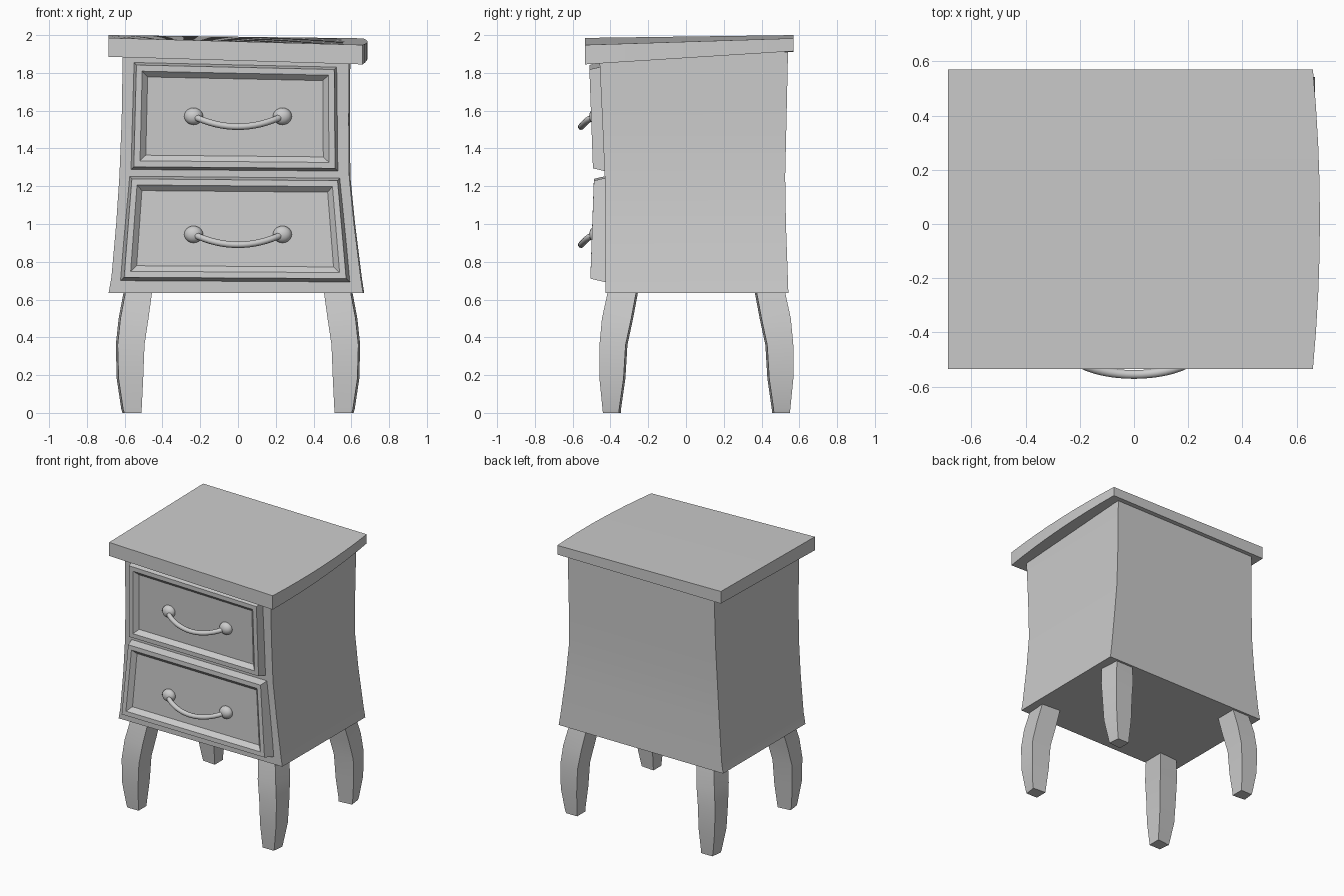
import bpy, bmesh
from math import pi
from mathutils import Vector, Matrix

if "Cube" in bpy.data.objects:
    bpy.data.objects.remove(bpy.data.objects["Cube"])


def finish(name, bm, angle=0.6):
    bmesh.ops.recalc_face_normals(bm, faces=bm.faces)
    me = bpy.data.meshes.new(name)
    bm.to_mesh(me)
    bm.free()
    ob = bpy.data.objects.new(name, me)
    bpy.context.collection.objects.link(ob)
    bpy.ops.object.select_all(action='DESELECT')
    ob.select_set(True)
    bpy.context.view_layer.objects.active = ob
    bpy.ops.object.shade_smooth_by_angle(angle=angle)
    return ob


def loft(name, rings, angle=0.6):
    """Skin a list of equal-length point rings and cap both ends."""
    bm = bmesh.new()
    vs = [[bm.verts.new(p) for p in r] for r in rings]
    n = len(vs[0])
    for a, b in zip(vs, vs[1:]):
        for i in range(n):
            j = (i + 1) % n
            bm.faces.new((a[i], a[j], b[j], b[i]))
    bm.faces.new(vs[0])
    bm.faces.new(vs[-1])
    return finish(name, bm, angle)


# Cabinet body: pinched waist flaring to the bottom (z, left, right, front, back)
body = [(0.635, -.685, .668, -.425, .542), (0.72, -.67, .655, -.425, .539),
        (1.00, -.645, .62, -.426, .529), (1.25, -.628, .595, -.43, .525),
        (1.55, -.616, .592, -.443, .532), (1.91, -.61, .595, -.46, .54)]
loft("cabinet_body", [[(l, f, z), (r - .006, f, z), (r, b, z), (l, b, z)]
                      for z, l, r, f, b in body])

# Warped table top, right edge bowed outward: slices along y
slices = []
for i in range(9):
    t = i / 8
    y = -.535 + 1.105 * t
    xr = .66 + .026 * (1 - (2 * t - 1) ** 2)
    slices.append([(-.686, y, 1.885 + .025 * t), (xr, y, 1.845 + .07 * t),
                   (xr, y, 1.948 + .035 * t), (-.686, y, 1.985 + .015 * t)])
loft("table_top", slices)


# Drawers: tapered block with a framed, sloping recess
def drawer(name, corners, y_top, y_bot):
    bl, br, tr, tl = [Vector(c) for c in corners]

    def ring(inset, depth, back=None):
        w, h = (br - bl).length, (tl - bl).length
        a, b = inset / w, inset / h
        out = []
        for u, v in ((a, b), (1 - a, b), (1 - a, 1 - b), (a, 1 - b)):
            p = bl.lerp(br, u).lerp(tl.lerp(tr, u), v)
            y = back if back is not None else y_bot + (y_top - y_bot) * v + depth
            out.append((p.x, y, p.y))
        return out

    loft(name, [ring(0, 0, -.40), ring(0, .075), ring(.018, 0),
                ring(.05, 0), ring(.08, .03)], 0.2)


drawer("upper_drawer", [(-.57, 1.285), (.532, 1.277), (.527, 1.835), (-.555, 1.86)], -.512, -.492)
drawer("lower_drawer", [(-.622, .70), (.592, .693), (.542, 1.247), (-.577, 1.257)], -.487, -.507)


# Bow handles: curved rod between two domed knobs
def handle(name, z0):
    rings = []
    pts = []
    for i in range(17):
        t = -1 + i / 8
        u = 1 - t * t
        pts.append(Vector((.235 * t, -.478 - .077 * u ** .6, z0 - .055 * u)))
    for i, p in enumerate(pts):
        d = (pts[min(i + 1, 16)] - pts[max(i - 1, 0)]).normalized()
        side = d.cross(Vector((0, 0, 1))).normalized()
        up = side.cross(d)
        rings.append([p + (Matrix.Rotation(k * pi / 5, 3, d) @ up) * .017 for k in range(10)])
    loft(name + "_rod", rings, 1.0)
    for sx, label in ((-1, "left"), (1, "right")):
        bm = bmesh.new()
        m = Matrix.Translation((.235 * sx, -.475, z0)) @ Matrix.Diagonal((1, .75, .9, 1))
        bmesh.ops.create_uvsphere(bm, u_segments=16, v_segments=10, radius=.05, matrix=m)
        finish(f"{name}_{label}_knob", bm, 1.0)


handle("upper_handle", 1.57)
handle("lower_handle", .945)

# Curved legs, mirrored left/right and front/back about the cabinet's depth centre
# (z, outer x, inner x, outer y, inner y) with y measured from that centre
leg = [(0, .612, .51, .495, .40), (.02, .618, .51, .497, .399),
       (.18, .642, .502, .513, .376), (.36, .647, .495, .513, .365),
       (.50, .632, .474, .50, .335), (.66, .602, .452, .465, .305)]
for sx, xn in ((-1, "left"), (1, "right")):
    for sy, yn in ((-1, "front"), (1, "back")):
        loft(f"{yn}_{xn}_leg",
             [[(sx * (xo - .01), .055 + sy * yo, z), (sx * xo, .055 + sy * (yi + .01), z),
               (sx * xi, .055 + sy * yi, z), (sx * xi, .055 + sy * yo, z)]
              for z, xo, xi, yo, yi in leg])
